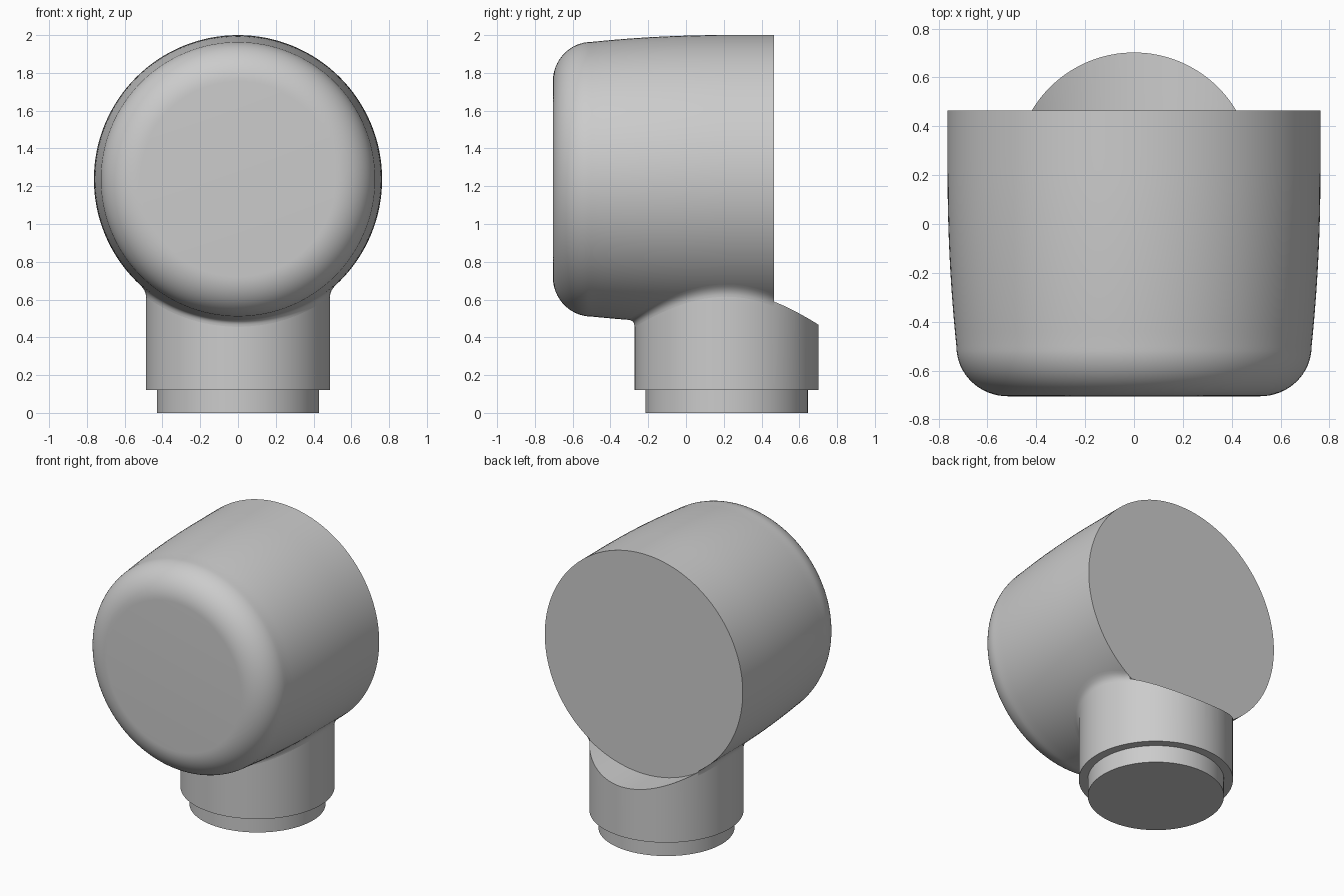
import bpy, bmesh
from math import sin, cos, pi, sqrt, radians
from mathutils import Vector

cube = bpy.data.objects.get("Cube")
if cube:
    bpy.data.objects.remove(cube, do_unlink=True)

HEAD_Z, HEAD_R, BACK_Y = 1.237, 0.763, 0.465
NECK_Y, NECK_R = 0.215, 0.487
SEGMENTS = 128

grey = bpy.data.materials.new("plain grey")
grey.use_nodes = True
grey.diffuse_color = (0.6, 0.6, 0.6, 1)
grey.node_tree.nodes["Principled BSDF"].inputs["Base Color"].default_value = (0.6, 0.6, 0.6, 1)


def make_object(name, verts, faces):
    mesh = bpy.data.meshes.new(name)
    mesh.from_pydata(verts, [], faces)
    bm = bmesh.new()
    bm.from_mesh(mesh)
    bmesh.ops.recalc_face_normals(bm, faces=bm.faces)
    bm.to_mesh(mesh)
    bm.free()
    mesh.materials.append(grey)
    obj = bpy.data.objects.new(name, mesh)
    bpy.context.collection.objects.link(obj)
    return obj


def activate(obj):
    bpy.ops.object.select_all(action='DESELECT')
    obj.select_set(True)
    bpy.context.view_layer.objects.active = obj


def smooth(obj):
    activate(obj)
    bpy.ops.object.shade_smooth_by_angle(angle=radians(30))


def lathe(name, profile, place):
    """Revolve (radius, height) pairs, closed by a flat cap at each end."""
    verts, faces, n = [], [], SEGMENTS
    for r, h in profile:
        verts += [place(r * cos(2 * pi * i / n), r * sin(2 * pi * i / n), h) for i in range(n)]
    for k in range(len(profile) - 1):
        for i in range(n):
            j = (i + 1) % n
            faces.append((k * n + i, k * n + j, (k + 1) * n + j, (k + 1) * n + i))
    last = (len(profile) - 1) * n
    faces += [tuple(range(n)), tuple(range(last, last + n))]
    return make_object(name, verts, faces)


def along_y(a, b, h):
    return (a, h, HEAD_Z + b)


def upright(a, b, h):
    return (a, NECK_Y + b, h)


def head_radius(y):
    """Gentle taper of the head towards the front."""
    return HEAD_R - 0.036 * (max(0.0, 0.2 - y) / 0.7) ** 2


# Head: tapered drum with a large rounded front edge and a flat back
wall = [(head_radius(y), y) for y in [BACK_Y - 0.965 * i / 16 for i in range(17)]]
rim_r = wall[-1][0]
rim = [(rim_r - 0.21 * (1 - cos(t)), -0.5 - 0.205 * sin(t))
       for t in [pi / 2 * i / 16 for i in range(1, 17)]]
head = lathe("head", wall + rim, along_y)
smooth(head)

# Neck: upright cylinder with a recessed foot, rising into the head
neck = lathe("neck", [(0.43, 0), (0.43, 0.12), (NECK_R, 0.12), (NECK_R, 0.9)], upright)

# Ledge behind the head: scooped to follow the drum
cutter = lathe("ledge_cutter", [(0.771, BACK_Y - 0.004), (0.771, 1.0)], along_y)
cutter.hide_render = True
cut = neck.modifiers.new("ledge", 'BOOLEAN')
cut.operation = 'DIFFERENCE'
cut.solver = 'EXACT'
cut.object = cutter
activate(neck)
bpy.ops.object.modifier_apply(modifier=cut.name)
bpy.data.objects.remove(cutter, do_unlink=True)
smooth(neck)


# Fillet: small concave blend where the neck meets the underside of the head
def under_head(radius, angle):
    x = radius * cos(angle)
    y = min(NECK_Y + radius * sin(angle), BACK_Y)
    return Vector((x, y, HEAD_Z - sqrt(head_radius(y) ** 2 - x * x)))


SIZE, STEPS, COUNT = 0.035, 6, 96
verts, faces = [], []
for i in range(COUNT + 1):
    angle = radians(149 + 242 * i / COUNT)
    corner = under_head(NECK_R, angle)
    low = corner - Vector((0, 0, SIZE))
    high = under_head(NECK_R + SIZE, angle)
    for k in range(STEPS + 1):
        t = k / STEPS
        verts.append(low * (1 - t) ** 2 + corner * 2 * t * (1 - t) + high * t * t)
for i in range(COUNT):
    for k in range(STEPS):
        a = i * (STEPS + 1) + k
        b = a + STEPS + 1
        faces.append((a, b, b + 1, a + 1))
fillet = make_object("neck_fillet", verts, faces)
# Turn the open strip so that it faces away from the neck
middle = fillet.data.polygons[len(faces) // 2]
if middle.normal.y > 0:
    fillet.data.flip_normals()
smooth(fillet)
